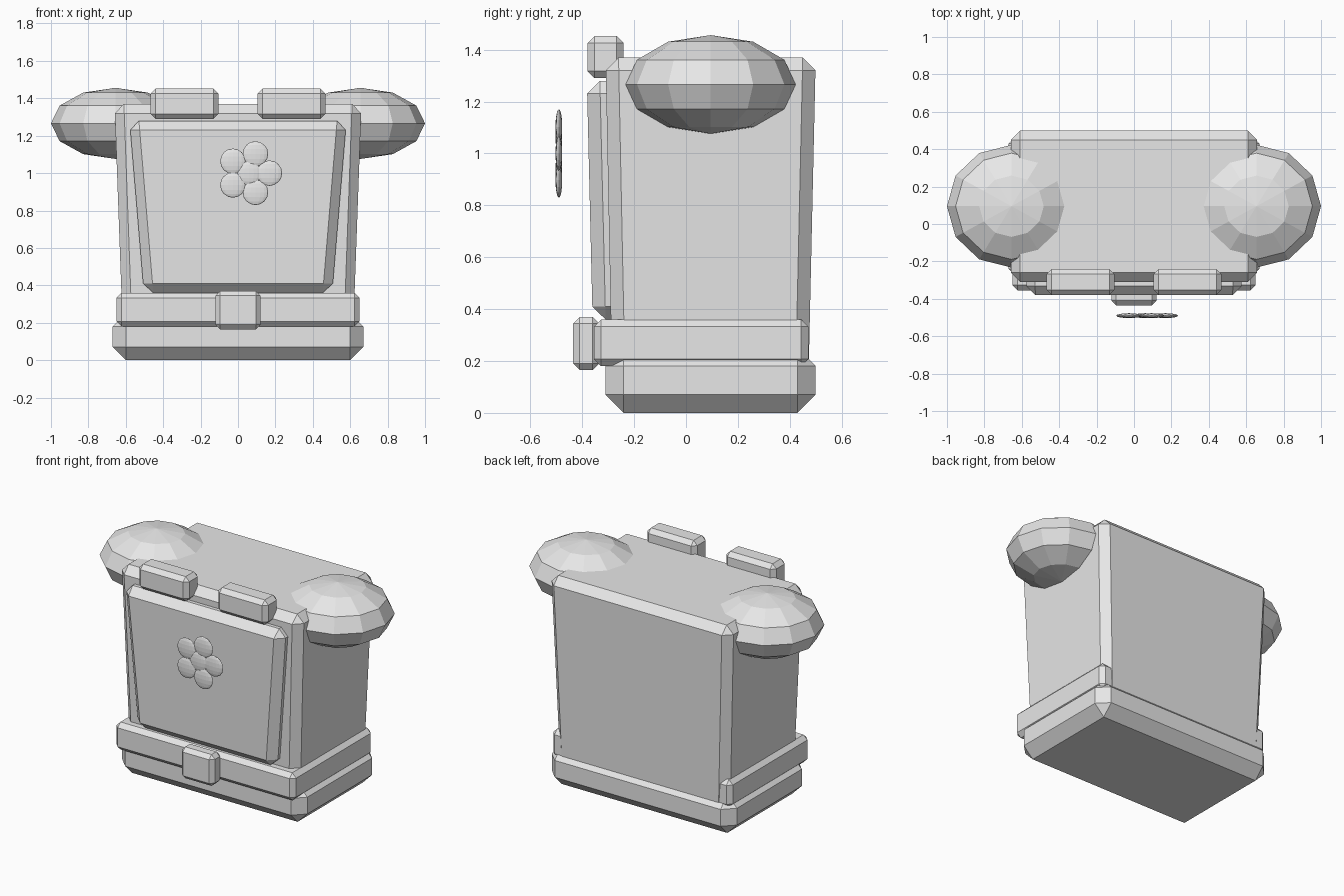
import bpy, bmesh, math
from mathutils import Matrix, Vector

cube = bpy.data.objects.get("Cube")
if cube:
    bpy.data.objects.remove(cube, do_unlink=True)

grey = bpy.data.materials.new("light grey")
grey.use_nodes = True
grey.diffuse_color = (0.8, 0.8, 0.8, 1)
grey.node_tree.nodes["Principled BSDF"].inputs["Base Color"].default_value = (0.8, 0.8, 0.8, 1)


def finish(name, bm):
    bmesh.ops.recalc_face_normals(bm, faces=bm.faces[:])
    mesh = bpy.data.meshes.new(name)
    bm.to_mesh(mesh)
    bm.free()
    mesh.materials.append(grey)
    obj = bpy.data.objects.new(name, mesh)
    bpy.context.collection.objects.link(obj)
    return obj


def chamfered_box(name, bottom, top, z0, z1, chamfer):
    """Tapered box; bottom and top are (x0, x1, y0, y1) rectangles."""
    bm = bmesh.new()
    bmesh.ops.create_cube(bm, size=2)
    for v in bm.verts:
        x0, x1, y0, y1 = top if v.co.z > 0 else bottom
        v.co = Vector((x1 if v.co.x > 0 else x0,
                       y1 if v.co.y > 0 else y0,
                       z1 if v.co.z > 0 else z0))
    bmesh.ops.bevel(bm, geom=bm.edges[:], offset=chamfer, segments=1,
                    profile=0.5, affect='EDGES')
    return finish(name, bm)


def ellipsoid(name, centre, radii, segments, rings):
    bm = bmesh.new()
    bmesh.ops.create_uvsphere(bm, u_segments=segments, v_segments=rings, radius=1)
    bm.transform(Matrix.Translation(centre) @ Matrix.Diagonal((*radii, 1)))
    return finish(name, bm)


# Body, base and belt
chamfered_box("body", (-0.615, 0.615, -0.285, 0.472), (-0.66, 0.66, -0.31, 0.5),
              0.13, 1.37, 0.05)
rect = (-0.67, 0.67, -0.31, 0.5)
chamfered_box("base", rect, rect, 0, 0.25, 0.07)
rect = (-0.65, 0.65, -0.355, 0.472)
chamfered_box("belt", rect, rect, 0.18, 0.36, 0.028)
rect = (-0.12, 0.12, -0.435, -0.335)
chamfered_box("buckle", rect, rect, 0.165, 0.37, 0.025)

# Tapered front panel
chamfered_box("front_panel", (-0.503, 0.503, -0.36, -0.2), (-0.58, 0.58, -0.382, -0.2),
              0.36, 1.28, 0.05)

# Paired clips and shoulders
for side, s in (("left", 1), ("right", -1)):
    inner, outer = sorted((s * 0.105, s * 0.467))
    rect = (inner, outer, -0.38, -0.24)
    chamfered_box(side + "_clip", rect, rect, 1.29, 1.452, 0.027)
    ellipsoid(side + "_shoulder", (s * 0.655, 0.095, 1.266), (0.345, 0.328, 0.19), 12, 6)

# Thin flower floating before the panel
flower = Vector((0.06, -0.49, 1.0))
parts = [ellipsoid("flower_centre", flower, (0.065, 0.013, 0.065), 16, 8)]
for i in range(5):
    a = math.tau * i / 5
    spot = flower + Vector((math.cos(a), 0, math.sin(a))) * 0.108
    parts.append(ellipsoid(f"petal_{i + 1}", spot, (0.068, 0.013, 0.068), 16, 8))
